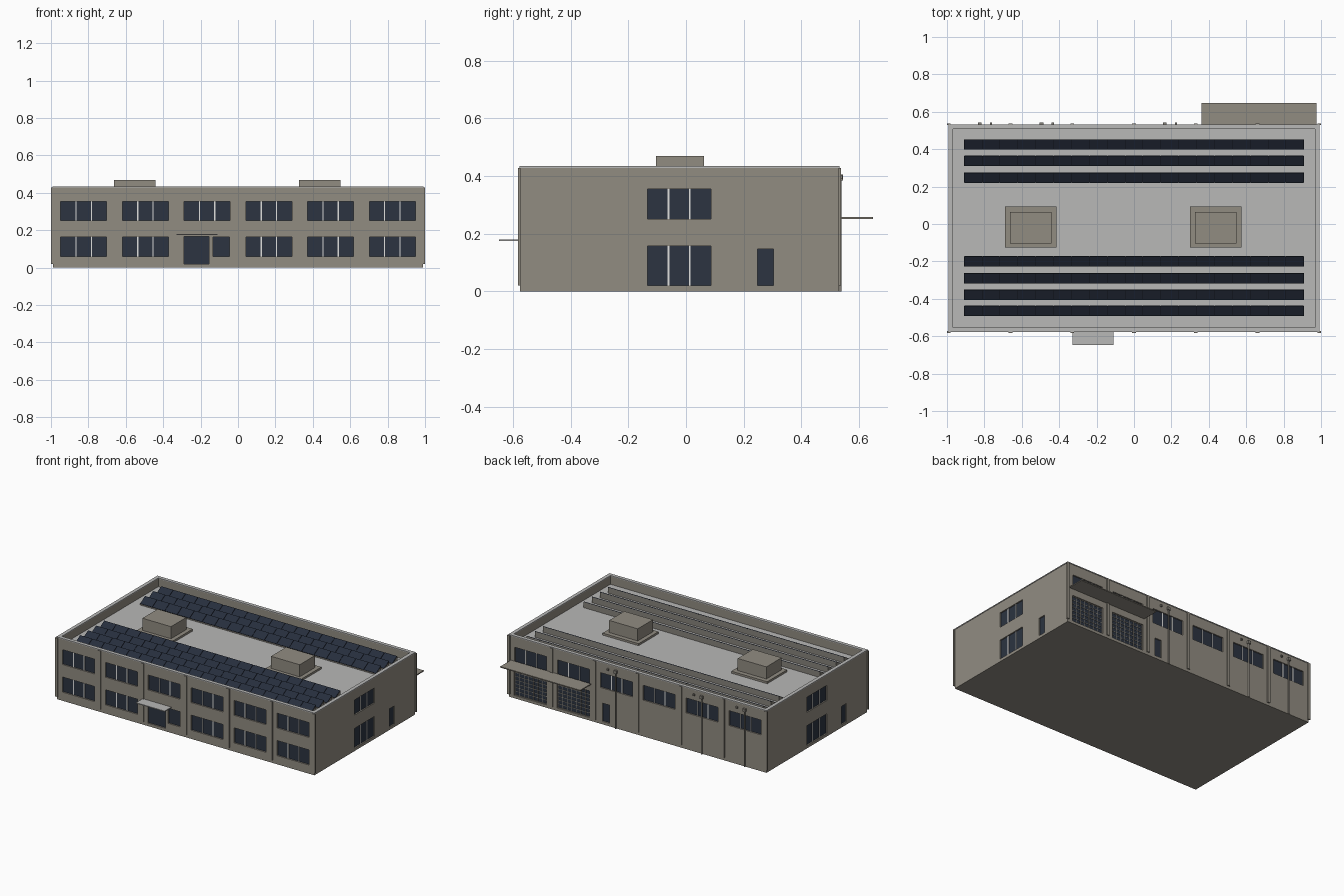
import bpy, bmesh, math
from mathutils import Matrix, Vector

if "Cube" in bpy.data.objects:
    bpy.data.objects.remove(bpy.data.objects["Cube"])


def material(name, r, g, b):
    m = bpy.data.materials.new(name)
    m.diffuse_color = (r, g, b, 1)
    m.use_nodes = True
    m.node_tree.nodes["Principled BSDF"].inputs["Base Color"].default_value = m.diffuse_color
    return m


WALL = material("warm grey wall", 0.285, 0.262, 0.222)
ROOF = material("light grey roof", 0.48, 0.48, 0.475)
GLASS = material("dark blue glass", 0.025, 0.034, 0.052)
PANEL = material("solar blue", 0.019, 0.027, 0.046)
SEAM = material("panel seam", 0.008, 0.01, 0.015)
WHITE = material("white frame", 0.75, 0.75, 0.74)
METAL = material("pipe grey", 0.24, 0.225, 0.195)

X, YF, YB, TOP, DECK = 0.99, -0.575, 0.53, 0.432, 0.37
DEPTH = 0.012                      # window recess
BAYS = [-0.825 + 0.33 * i for i in range(6)]
PILLARS = [-0.99 + 0.33 * i for i in range(7)]


def add_box(bm, x0, x1, y0, y1, z0, z1):
    mat = Matrix.Translation(((x0 + x1) / 2, (y0 + y1) / 2, (z0 + z1) / 2))
    mat = mat @ Matrix.Diagonal((abs(x1 - x0), abs(y1 - y0), abs(z1 - z0), 1))
    bmesh.ops.create_cube(bm, size=1, matrix=mat)


def finish(name, bm, *mats):
    me = bpy.data.meshes.new(name)
    bm.to_mesh(me)
    bm.free()
    for m in mats:
        me.materials.append(m)
    ob = bpy.data.objects.new(name, me)
    bpy.context.collection.objects.link(ob)
    return ob


def boxes(name, mat, items):
    bm = bmesh.new()
    for it in items:
        add_box(bm, *it)
    return finish(name, bm, mat)


def on_side(side, a0, a1, d0, d1, z0, z1):
    """Box on a facade: a runs along the wall, d is distance outward."""
    if side == "front":
        return (a0, a1, YF - d1, YF - d0, z0, z1)
    if side == "back":
        return (a0, a1, YB + d0, YB + d1, z0, z1)
    if side == "right":
        return (X + d0, X + d1, a0, a1, z0, z1)
    return (-X - d1, -X - d0, a0, a1, z0, z1)


# Openings: side, start, end, bottom, top, number of panes
openings = []
for i, c in enumerate(BAYS):
    for side in ("front", "back"):
        openings.append((side, c - 0.123, c + 0.123, 0.252, 0.355, 3))
    if i != 2:
        openings.append(("front", c - 0.123, c + 0.123, 0.06, 0.165, 3))
openings += [("front", -0.29, -0.155, 0.02, 0.168, 1),
             ("front", -0.135, -0.045, 0.06, 0.165, 1),
             ("back", 0.218, 0.272, 0.02, 0.147, 1),
             ("right", 0.248, 0.304, 0.02, 0.147, 1),
             ("left", -0.349, -0.293, 0.02, 0.147, 1)]
for side in ("right", "left"):
    openings += [(side, -0.134, 0.087, 0.25, 0.355, 3),
                 (side, -0.134, 0.087, 0.02, 0.157, 3)]
garages = [("back", c - 0.125, c + 0.125, 0.02, 0.205, 1) for c in BAYS[4:]]

# Building shell with recessed roof and openings
shell = boxes("building_shell", WALL, [(-X, X, YF, YB, 0, TOP - 0.004)])
cutter = boxes("opening_cutter", WALL,
               [on_side(s, a, b, -DEPTH, 0.02, z0, z1)
                for s, a, b, z0, z1, n in openings + garages]
               + [(-X + 0.02, X - 0.02, YF + 0.02, YB - 0.02, DECK, 0.6)])
cutter.hide_render = True
mod = shell.modifiers.new("openings", "BOOLEAN")
mod.object = cutter
mod.solver = "EXACT"
bpy.context.view_layer.objects.active = shell
bpy.ops.object.modifier_apply(modifier=mod.name)
bpy.data.objects.remove(cutter)

# Roof deck and parapet coping
boxes("roof_deck", ROOF, [(-X + 0.02, X - 0.02, YF + 0.02, YB - 0.02, DECK - 0.002, DECK + 0.002)])
o, w = 0.003, 0.022
boxes("parapet_coping", ROOF, [
    (-X - o, X + o, YF - o, YF + w, TOP - 0.004, TOP + 0.002),
    (-X - o, X + o, YB - w, YB + o, TOP - 0.004, TOP + 0.002),
    (-X - o, -X + w, YF + w, YB - w, TOP - 0.004, TOP + 0.002),
    (X - w, X + o, YF + w, YB - w, TOP - 0.004, TOP + 0.002)])

# Glass panes and white mullions
boxes("window_glass", GLASS, [on_side(s, a, b, -DEPTH - 0.001, -DEPTH + 0.003, z0, z1)
                              for s, a, b, z0, z1, n in openings])
bars = []
for s, a, b, z0, z1, n in openings:
    for k in range(1, n):
        m = a + (b - a) * k / n
        bars.append(on_side(s, m - 0.003, m + 0.003, -DEPTH, -DEPTH + 0.007, z0, z1))
boxes("window_mullions", WHITE, bars)

# Sectional garage doors with a grid of ribs
boxes("garage_doors", GLASS, [on_side(s, a, b, -DEPTH - 0.001, -DEPTH + 0.003, z0, z1)
                              for s, a, b, z0, z1, n in garages])
ribs = []
for s, a, b, z0, z1, n in garages:
    for k in range(8):
        z = z0 + (z1 - z0 - 0.004) * k / 7
        ribs.append(on_side(s, a, b, -DEPTH, -DEPTH + 0.005, z, z + 0.004))
    for k in range(8):
        m = a + (b - a - 0.004) * k / 7
        ribs.append(on_side(s, m, m + 0.004, -DEPTH, -DEPTH + 0.0045, z0, z1))
boxes("garage_door_ribs", METAL, ribs)

# Pilasters between the bays
boxes("pilasters", WALL, [on_side(s, p - 0.01, p + 0.01, -0.002, 0.007, 0.02, TOP - 0.004)
                          for p in PILLARS for s in ("front", "back")])

# Canopies over the entrance and the garage doors
boxes("entrance_canopy", ROOF, [(-0.33, -0.11, -0.648, YF, 0.174, 0.18)])
boxes("garage_canopy", WALL, [(0.36, 0.975, YB, 0.648, 0.251, 0.258)])

# Downpipes with hoppers and overflow spouts on the back
bm = bmesh.new()
for c in (BAYS[0], BAYS[1], BAYS[3]):
    bmesh.ops.create_cone(bm, cap_ends=True, segments=12, radius1=0.005, radius2=0.005, depth=0.39,
                          matrix=Matrix.Translation((c, YB + 0.005, 0.195)))
    add_box(bm, c - 0.01, c + 0.01, YB, YB + 0.014, 0.385, 0.405)
    add_box(bm, c + 0.054, c + 0.066, YB, YB + 0.012, 0.39, 0.402)
finish("downpipes", bm, METAL)

# Rooftop ventilation units on curbs
for name, c in (("left", -0.552), ("right", 0.437)):
    boxes(name + "_vent_unit", WALL, [(c - 0.138, c + 0.138, -0.126, 0.094, DECK, DECK + 0.016),
                                      (c - 0.11, c + 0.11, -0.104, 0.063, DECK + 0.016, 0.47)])

# Solar rows: wedge supports with tilted panels on the slope
LOW, HIGH, HALF, END, COUNT = DECK + 0.01, DECK + 0.042, 0.027, 0.908, 19
supports, panels = bmesh.new(), bmesh.new()
slope = math.atan2(HIGH - LOW, 2 * HALF)
length = math.hypot(HIGH - LOW, 2 * HALF)
for y in (-0.465, -0.378, -0.29, -0.2, 0.248, 0.337, 0.425):
    profile = ((y - HALF, DECK), (y + HALF, DECK), (y + HALF, HIGH), (y - HALF, LOW))
    face = supports.faces.new([supports.verts.new((-END, py, pz)) for py, pz in profile])
    ext = bmesh.ops.extrude_face_region(supports, geom=[face])["geom"]
    bmesh.ops.translate(supports, vec=(2 * END, 0, 0),
                        verts=[v for v in ext if isinstance(v, bmesh.types.BMVert)])
    step = 2 * END / COUNT
    for k in range(COUNT):
        mat = (Matrix.Translation((-END + step * (k + 0.5), y, (LOW + HIGH) / 2 + 0.001))
               @ Matrix.Rotation(slope, 4, "X")
               @ Matrix.Diagonal((step - 0.003, length, 0.004, 1)))
        bmesh.ops.create_cube(panels, size=1, matrix=mat)
bmesh.ops.recalc_face_normals(supports, faces=supports.faces)
for f in supports.faces:
    f.material_index = 1 if f.normal.z > 0.3 else 0
finish("solar_supports", supports, METAL, SEAM)
finish("solar_panels", panels, PANEL)
